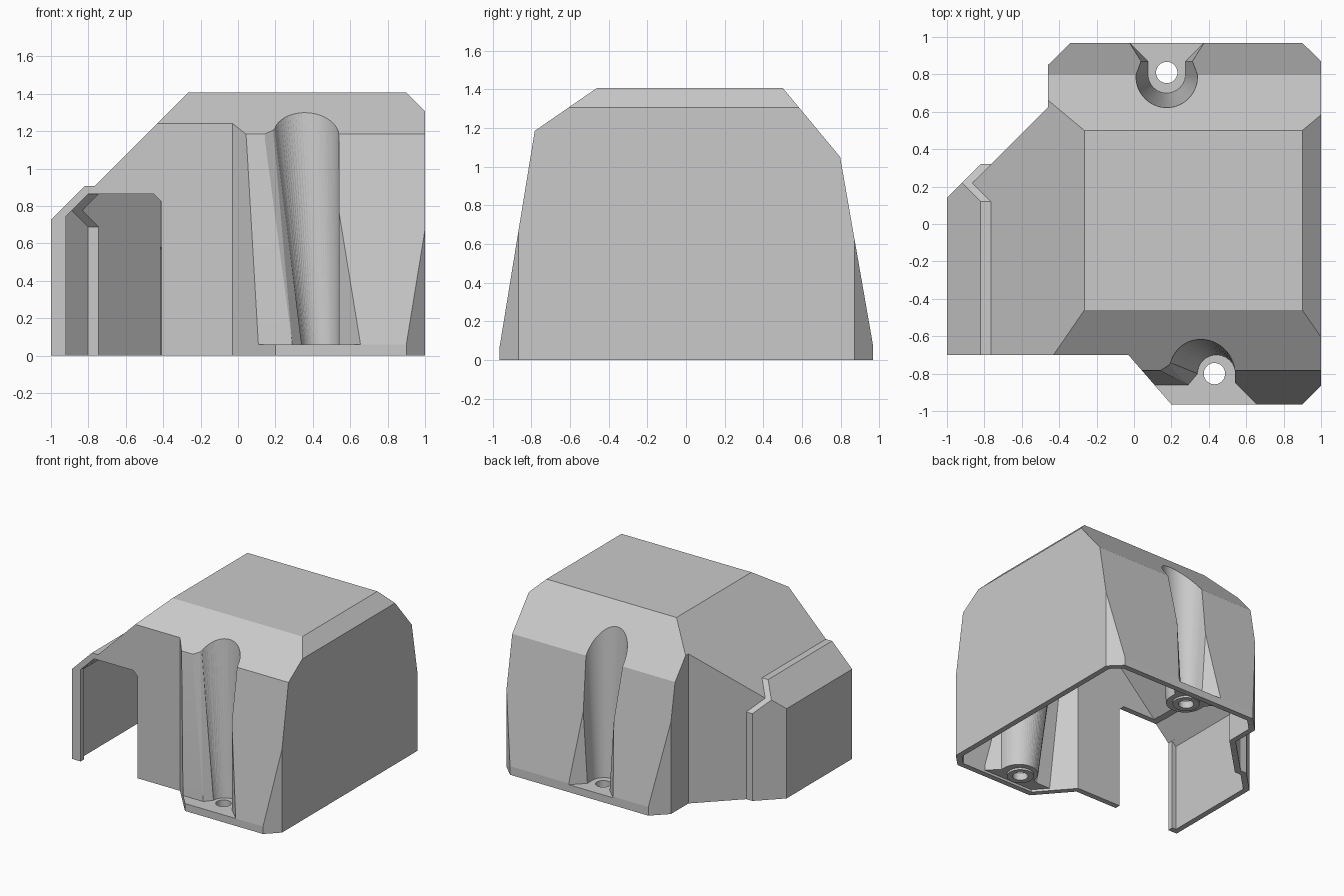
import bpy, bmesh, math
from mathutils import Vector

cube = bpy.data.objects.get("Cube")
if cube:
    bpy.data.objects.remove(cube, do_unlink=True)

WALL = 0.045

grey = bpy.data.materials.new("plain_grey")
grey.use_nodes = True
grey.diffuse_color = (0.59, 0.59, 0.59, 1)
grey.node_tree.nodes["Principled BSDF"].inputs["Base Color"].default_value = (0.59, 0.59, 0.59, 1)


def make_object(name, bm):
    bmesh.ops.recalc_face_normals(bm, faces=bm.faces[:])
    mesh = bpy.data.meshes.new(name)
    bm.to_mesh(mesh)
    bm.free()
    mesh.materials.append(grey)
    obj = bpy.data.objects.new(name, mesh)
    bpy.context.collection.objects.link(obj)
    return obj


def boolean(target, tool, operation):
    """Apply a boolean and remove the tool."""
    mod = target.modifiers.new("cut", 'BOOLEAN')
    mod.operation, mod.solver, mod.object = operation, 'EXACT', tool
    bpy.context.view_layer.objects.active = target
    bpy.ops.object.modifier_apply(modifier=mod.name)
    bpy.data.objects.remove(tool, do_unlink=True)


def prism(low_points, high_points):
    """Closed bmesh between two matching rings of points."""
    bm = bmesh.new()
    low = [bm.verts.new(p) for p in low_points]
    high = [bm.verts.new(p) for p in high_points]
    bm.faces.new(low[::-1])
    bm.faces.new(high)
    for i in range(len(low)):
        j = (i + 1) % len(low)
        bm.faces.new((low[i], low[j], high[j], high[i]))
    bm.normal_update()
    return bm


def inset_outline(points, inset):
    """Move every side of a counterclockwise outline inward."""
    result = []
    for i, p in enumerate(points):
        p = Vector(p)
        a = (p - Vector(points[i - 1])).normalized()
        b = (Vector(points[(i + 1) % len(points)]) - p).normalized()
        na, nb = Vector((-a.y, a.x)), Vector((-b.y, b.x))
        q = p + (na + nb) * inset / (1 + na.dot(nb))
        result.append((round(q.x, 5), round(q.y, 5)))
    return result


def block(name, outline, planes, inset, floor):
    """Upright prism trimmed by (normal, point) planes, all moved in by inset."""
    pts = inset_outline(outline, inset)
    bm = prism([(x, y, floor) for x, y in pts], [(x, y, 3) for x, y in pts])
    for n, p in planes:
        n = Vector(n).normalized()
        geom = bm.verts[:] + bm.edges[:] + bm.faces[:]
        bmesh.ops.bisect_plane(bm, geom=geom, dist=0.0001, plane_co=Vector(p) - n * inset,
                               plane_no=n, clear_outer=True)
        bmesh.ops.contextual_create(bm, geom=[e for e in bm.edges if e.is_boundary])
        bm.normal_update()
    return make_object(name, bm)


def side(y0, z0, y1, z1):
    """Plane through two side profile points listed front to back."""
    return ((0, z0 - z1, y1 - y0), (0, y0, z0))


# Hood with the side bay, and the raised lip at the end of the bay
hood_outline = [(-0.9, -0.70), (-0.03, -0.70), (0.2, -0.965), (0.9, -0.965), (1, -0.865),
                (1, 0.87), (0.9, 0.968), (-0.34, 0.968), (-0.46, 0.85), (-0.46, 0.625),
                (-0.9, 0.185)]
hood_planes = [((0, 0, 1), (0, 0, 1.407)), side(-0.965, 0.06, -0.782, 1.185),
               side(-0.782, 1.185, -0.46, 1.407), side(0.5, 1.407, 0.797, 1.05),
               side(0.797, 1.05, 0.968, 0.07), ((-1, 0, 1), (-0.265, 0, 1.407)),
               ((1, 0, 1), (0.9, 0, 1.407))]
lip_outline = [(-1, -0.70), (-0.6, -0.70), (-0.6, 0.32), (-0.82, 0.32), (-1, 0.14)]
lip_planes = [((0, 0, 1), (0, 0, 0.907)), ((-1, 0, 1), (-0.82, 0, 0.907)),
              ((0, 1, 1), (0, 0.12, 0.907))]


def body(name, inset, floor):
    obj = block(name, hood_outline, hood_planes, inset, floor)
    boolean(obj, block("lip", lip_outline, lip_planes, inset, floor), 'UNION')
    return obj


def recess(name, section, grow):
    """Screw recess, lofted from its seat to above the roof."""
    rings = []
    for z in (0.02 if grow else 0.06, 1.45):
        rings.append([(x, y, z) for x, y in section((z - 0.06) / 1.19, grow)])
    bm = prism(*rings)
    bmesh.ops.triangulate(bm, faces=bm.faces[:])
    return make_object(name, bm)


def arc(cx, cy, r, start, end, count=32):
    angles = [math.radians(start + (end - start) * i / count) for i in range(count + 1)]
    return [(cx + r * math.cos(a), cy + r * math.sin(a)) for a in angles]


def front_section(s, grow):
    r, cx, cy = 0.10 + 0.08 * s + grow, 0.44 - 0.08 * s, -0.80
    ledge = -0.86 + 0.08 * s + grow
    flare = -0.85 + grow * 0.41
    pts = arc(cx, cy, r, 0, 180 - 18 * s)
    pts.append((pts[-1][0] - 0.05 - 0.01 * s, ledge))
    return pts + [(-0.1, ledge), (-0.1, -1.2), (cx + r + flare + 1.2, -1.2), (cx + r, flare)]


def back_section(s, grow):
    r, cx, cy = 0.10 + 0.077 * s + grow, 0.175, 0.80
    flare = 0.87 - grow * 0.41
    w = r + 1.2 - flare
    return arc(cx, cy, r, 180, 360) + [(cx + r, flare), (cx + w, 1.2),
                                       (cx - w, 1.2), (cx - r, flare)]


def cylinder(name, x, y, r, z0, z1):
    ring = arc(x, y, r, 0, 351, 39)
    return make_object(name, prism([(*p, z0) for p in ring], [(*p, z1) for p in ring]))


sections = (front_section, back_section)
screws = ((0.43, -0.80), (0.175, 0.81))

# Hollow space that leaves walls around the recesses and rings under the seats
cavity = body("cavity", WALL, -0.5)
for section in sections:
    boolean(cavity, recess("recess_wall", section, WALL), 'DIFFERENCE')
for x, y in screws:
    boolean(cavity, cylinder("seat_ring", x, y, 0.1, 0.004, 0.05), 'DIFFERENCE')

# Cover shell with recesses
cover = body("cover_shell", 0, 0)
boolean(cover, cavity, 'DIFFERENCE')
for section in sections:
    boolean(cover, recess("recess", section, 0), 'DIFFERENCE')

# Front opening beside the hood
opening = block("opening", [(-0.92, -0.9), (-0.41, -0.9), (-0.41, -0.6), (-0.92, -0.6)],
                [((0, 0, 1), (0, 0, 0.864)), ((-1, 0, 1), (-0.80, 0, 0.864)),
                 ((1, 0, 1), (-0.45, 0, 0.864))], 0, -0.5)
boolean(cover, opening, 'DIFFERENCE')

# Screw holes
for x, y in screws:
    boolean(cover, cylinder("screw_hole", x, y, 0.057, -0.2, 0.2), 'DIFFERENCE')

# Trim at the floor, merge coplanar faces and shade the round recesses
bm = bmesh.new()
bm.from_mesh(cover.data)
bmesh.ops.bisect_plane(bm, geom=bm.verts[:] + bm.edges[:] + bm.faces[:],
                       plane_co=(0, 0, -0.0005), plane_no=(0, 0, -1), clear_outer=True)
bmesh.ops.remove_doubles(bm, verts=bm.verts[:], dist=0.0002)
bmesh.ops.dissolve_limit(bm, angle_limit=0.01, verts=bm.verts[:], edges=bm.edges[:])
bm.to_mesh(cover.data)
bm.free()
cover.data.materials.clear()
cover.data.materials.append(grey)
bpy.ops.object.select_all(action='DESELECT')
cover.select_set(True)
bpy.context.view_layer.objects.active = cover
bpy.ops.object.shade_smooth_by_angle(angle=math.radians(8))
